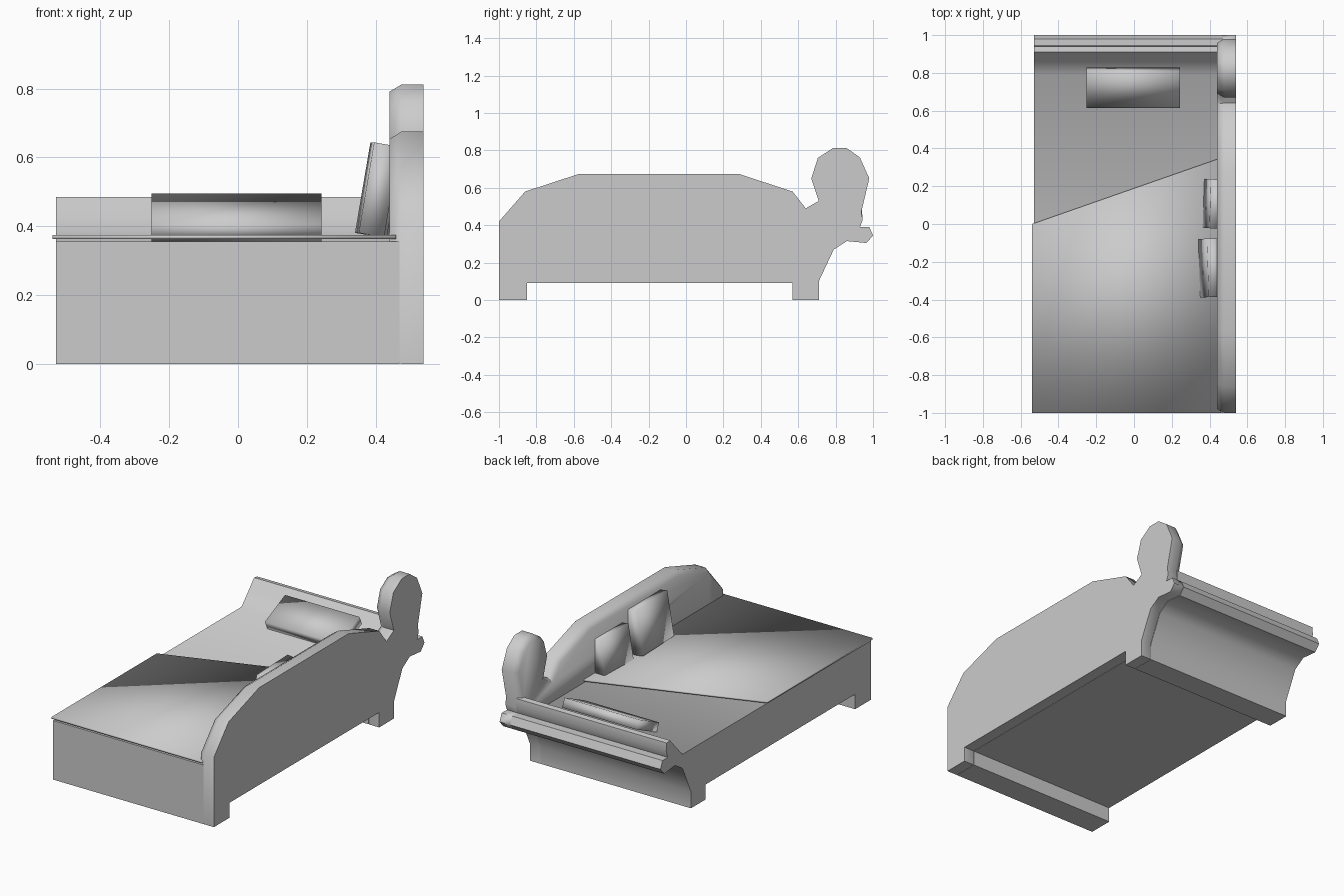
import bpy
import bmesh
from math import radians
from mathutils import Matrix, Euler

old = bpy.data.objects.get("Cube")
if old:
    bpy.data.objects.remove(old, do_unlink=True)

grey = bpy.data.materials.new("plain_grey")
grey.use_nodes = True
colour = (0.6, 0.6, 0.6, 1)
grey.diffuse_color = colour
grey.node_tree.nodes["Principled BSDF"].inputs["Base Color"].default_value = colour


def finish(name, bm, angle):
    bmesh.ops.recalc_face_normals(bm, faces=bm.faces)
    mesh = bpy.data.meshes.new(name)
    bm.to_mesh(mesh)
    bm.free()
    mesh.materials.append(grey)
    ob = bpy.data.objects.new(name, mesh)
    bpy.context.collection.objects.link(ob)
    bpy.ops.object.select_all(action="DESELECT")
    ob.select_set(True)
    bpy.context.view_layer.objects.active = ob
    bpy.ops.object.shade_smooth_by_angle(angle=radians(angle))
    return ob


def prism(points, vector):
    """Extrude a closed 3D outline along a vector."""
    bm = bmesh.new()
    face = bm.faces.new([bm.verts.new(p) for p in points])
    new = bmesh.ops.extrude_face_region(bm, geom=[face])["geom"]
    verts = [g for g in new if isinstance(g, bmesh.types.BMVert)]
    bmesh.ops.translate(bm, verts=verts, vec=vector)
    bmesh.ops.recalc_face_normals(bm, faces=bm.faces)
    return bm


def cushion(name, size, centre, rotation):
    bm = bmesh.new()
    turn = Euler([radians(a) for a in rotation]).to_matrix().to_4x4()
    matrix = Matrix.Translation(centre) @ turn @ Matrix.Diagonal((*size, 1))
    bmesh.ops.create_cube(bm, size=1, matrix=matrix)
    finish(name, bm, 180)


# Outlines in (y, z): rolled rear edge and feet are shared by frame and panel
roll = [(0.945, 0.43), (0.93, 0.39), (0.98, 0.39), (1, 0.345), (0.965, 0.305),
        (0.86, 0.315), (0.79, 0.27), (0.71, 0.10)]
feet = [(0.71, 0), (0.57, 0), (0.57, 0.09), (-0.85, 0.09), (-0.85, 0), (-1, 0)]

# Bed frame with the curled arm at the rear
seat = [(-1, 0.355), (0.79, 0.355), (0.86, 0.43), (0.91, 0.485), (0.94, 0.48)]
outline = [(-0.53, y, z) for y, z in seat + roll + feet]
finish("bed_frame", prism(outline, (1.0, 0, 0)), 50)

# Tall side panel with the rounded post, chamfered on its inner side
crest = [(-1, 0.42), (-0.86, 0.58), (-0.57, 0.675), (0.28, 0.675),
         (0.57, 0.58), (0.64, 0.49), (0.71, 0.53)]
knob = [(0.67, 0.65), (0.705, 0.76), (0.785, 0.812), (0.86, 0.812),
        (0.93, 0.762), (0.98, 0.65), (0.937, 0.47)]
outline = [(0.475, y, z) for y, z in crest + knob + roll + feet]
bm = prism(outline, (0.065, 0, 0))
inner = min(bm.faces, key=lambda f: f.calc_center_median().x)
bmesh.ops.inset_region(bm, faces=[inner], thickness=0.022, depth=0.035)
finish("side_panel", bm, 65)

# Blanket with a slanted rear edge
corners = [(-0.54, -1), (0.46, -1), (0.46, 0.35), (-0.54, 0)]
finish("blanket", prism([(x, y, 0.363) for x, y in corners], (0, 0, 0.011)), 180)

# Cushions
cushion("head_cushion", (0.495, 0.211, 0.056), (-0.004, 0.722, 0.425), (25, 0, 0))
cushion("large_side_cushion", (0.075, 0.31, 0.267), (0.405, -0.232, 0.506), (0, 9.7, 2))
cushion("small_side_cushion", (0.07, 0.26, 0.21), (0.42, 0.107, 0.474), (0, 9.7, -2))
